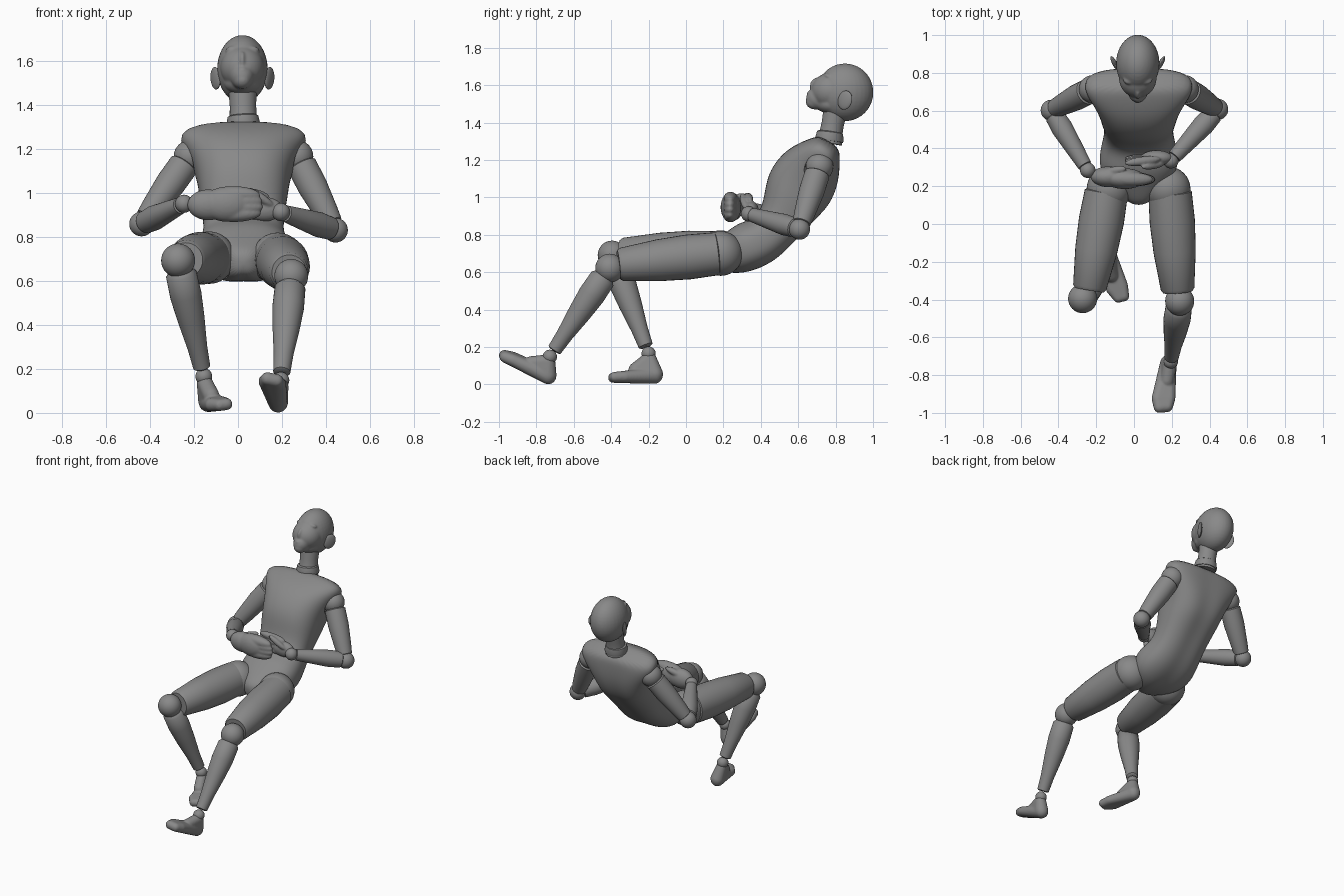
import bpy, bmesh, math
from mathutils import Vector, Matrix

if "Cube" in bpy.data.objects:
    bpy.data.objects.remove(bpy.data.objects["Cube"])

grey = bpy.data.materials.new("neutral_grey")
grey.use_nodes = True
tone = (0.25, 0.25, 0.25, 1)
grey.diffuse_color = tone
grey.node_tree.nodes["Principled BSDF"].inputs["Base Color"].default_value = tone
MID = 0.025  # body centre line


def finish(name, bm, angle=40):
    bmesh.ops.recalc_face_normals(bm, faces=bm.faces)
    me = bpy.data.meshes.new(name)
    bm.to_mesh(me)
    bm.free()
    ob = bpy.data.objects.new(name, me)
    bpy.context.collection.objects.link(ob)
    me.materials.append(grey)
    shade(me, angle)
    return ob


def shade(me, angle):
    me.shade_smooth()
    me.set_sharp_from_angle(angle=math.radians(angle))


def bake(ob, angle=40):
    """Turn the modifier result into the object's own mesh."""
    bpy.context.view_layer.update()
    me = bpy.data.meshes.new_from_object(ob.evaluated_get(bpy.context.evaluated_depsgraph_get()))
    ob.modifiers.clear()
    ob.data = me
    shade(me, angle)


def blob(bm, c, r, turn=None):
    r = (r, r, r) if isinstance(r, (int, float)) else r
    m = Matrix.Translation(c) @ (turn or Matrix()) @ Matrix.Diagonal((*r, 1))
    bmesh.ops.create_uvsphere(bm, u_segments=32, v_segments=20, radius=1, matrix=m)


def finger(bm, a, b, r):
    a, b = Vector(a), Vector(b)
    turn = (b - a).to_track_quat('Z', 'Y').to_matrix().to_4x4()
    blob(bm, (a + b) / 2, (r, r, (b - a).length / 2), turn)


def ball(name, c, r):
    bm = bmesh.new()
    blob(bm, c, r)
    return finish(name, bm)


def blend(name, bm, voxel=0.006, rounds=4):
    """Fuse overlapping volumes into one soft skin."""
    ob = finish(name, bm)
    mod = ob.modifiers.new("fuse", 'REMESH')
    mod.mode = 'VOXEL'
    mod.voxel_size = voxel
    mod = ob.modifiers.new("soften", 'SMOOTH')
    mod.iterations = rounds
    bake(ob, 70)


def skin(bm, rings):
    rows = [[bm.verts.new(p) for p in ring] for ring in rings]
    n = len(rows[0])
    for a, b in zip(rows, rows[1:]):
        for i in range(n):
            bm.faces.new((a[i], a[(i + 1) % n], b[(i + 1) % n], b[i]))
    bm.faces.new(rows[0])
    bm.faces.new(rows[-1])


def limb(name, a, b, profile):
    """Turned segment from a to b; profile holds (fraction, radius)."""
    a, b = Vector(a), Vector(b)
    q = (b - a).to_track_quat('Z', 'Y')
    bm = bmesh.new()
    skin(bm, [[a.lerp(b, t) + q @ Vector((r * math.cos(k * math.tau / 32), r * math.sin(k * math.tau / 32), 0))
               for k in range(32)] for t, r in profile])
    finish(name, bm)


def foot(name, *groups):
    """Each group of spheres is wrapped in a hull; the hulls are fused."""
    bm = bmesh.new()
    for spheres in groups:
        src = bmesh.new()
        for c, r in spheres:
            blob(src, c, r)
        points = [bm.verts.new(v.co) for v in src.verts]
        src.free()
        hull = bmesh.ops.convex_hull(bm, input=points)
        inner = [g for g in hull["geom_interior"] if isinstance(g, bmesh.types.BMVert)]
        bmesh.ops.delete(bm, geom=inner, context='VERTS')
    blend(name, bm, 0.006, 6)


# Torso: rounded sections (y, z, half width, half depth) along the bent spine
spine = [(.77, 1.30, .18, .06), (.745, 1.26, .315, .1), (.685, 1.175, .25, .167),
         (.625, 1.075, .213, .19), (.582, .998, .203, .176), (.535, .91, .188, .14),
         (.48, .83, .18, .125), (.415, .77, .197, .13), (.33, .735, .215, .138),
         (.25, .70, .185, .12), (.16, .685, .1, .085), (.1, .68, .04, .045)]
rings = []
for i, (y, z, w, d) in enumerate(spine):
    p, q = spine[max(i - 1, 0)], spine[min(i + 1, len(spine) - 1)]
    run = Vector((0, q[0] - p[0], q[1] - p[1])).normalized()
    back = run.cross(Vector((-1, 0, 0)))
    ring = []
    for k in range(28):
        c, s = math.cos(k * math.tau / 28), math.sin(k * math.tau / 28)
        groove = 1 - .07 * math.exp(-(c / .2) ** 2) if s > 0 else 1
        x = math.copysign(abs(c) ** 0.8, c) * w
        ring.append(Vector((MID + x, y, z)) + back * math.copysign(abs(s) ** 0.8, s) * d * groove)
    rings.append(ring)
bm = bmesh.new()
skin(bm, rings)
torso = finish("torso", bm)
torso.modifiers.new("round", 'SUBSURF').levels = 2
cutters = []
for s in (-1, 1):
    cutters.append(ball("shoulder_cutter", (MID + s * .28, .7, 1.135), .085))
    cutters.append(ball("hip_cutter", (MID + s * .17, .175, .695), .125))
for cut in cutters:
    cut.hide_render = True
    mod = torso.modifiers.new("socket", 'BOOLEAN')
    mod.object = cut
    mod.solver = 'EXACT'
bake(torso, 35)
for cut in cutters:
    bpy.data.objects.remove(cut)

# Neck and collar
limb("neck", (.02, .805, 1.50), (MID, .765, 1.29), [(0, .066), (.5, .06), (.8, .062), (1, .07)])
limb("collar", (.022, .771, 1.352), (MID, .765, 1.30), [(0, .062), (.1, .07), (.8, .077), (1, .075)])

# Head, tipped back
HX = .02
bm = bmesh.new()
tip = Matrix.Rotation(math.radians(-30), 4, 'X')
blob(bm, (HX, .85, 1.562), (.115, .152, .154))
blob(bm, (HX, .775, 1.567), (.1, .107, .1))
blob(bm, (HX, .78, 1.5), (.084, .085, .055))
blob(bm, (HX, .715, 1.53), (.056, .073, .062))
blob(bm, (HX, .69, 1.512), (.042, .05, .042))
blob(bm, (HX, .674, 1.556), (.026, .028, .018))
blob(bm, (HX, .692, 1.605), (.014, .028, .04), tip)
for s in (-1, 1):
    blob(bm, (HX + s * .042, .762, 1.646), (.036, .026, .018), tip)
blend("head", bm, 0.006, 8)
for s, side in ((1, "left"), (-1, "right")):
    bm = bmesh.new()
    turn = Matrix.Rotation(s * math.radians(-28), 4, 'Z') @ Matrix.Rotation(math.radians(-20), 4, 'X')
    blob(bm, (HX + s * .122, .85, 1.52), (.013, .042, .052), turn)
    finish(side + "_ear", bm)

# Arms: shoulder, elbow and wrist joints with turned segments between
arms = {"left": ((.268, .714, 1.165), (.443, .607, .83), (.195, .335, .912)),
        "right": ((-.218, .714, 1.165), (-.438, .602, .858), (-.245, .285, .95))}
for side, (sh, el, wr) in arms.items():
    ball(side + "_shoulder", sh, .074)
    ball(side + "_elbow", el, .056)
    ball(side + "_wrist", wr, .041)
    limb(side + "_upper_arm", sh, el, [(.1, .05), (.13, .068), (.4, .068), (.75, .056), (.9, .049), (.91, .04)])
    limb(side + "_forearm", el, wr, [(.08, .042), (.1, .052), (.3, .057), (.6, .048), (.92, .038), (.93, .025)])

# Folded hands
bm = bmesh.new()
blob(bm, (-.135, .25, .945), (.095, .055, .07))
blob(bm, (-.05, .24, .948), (.11, .055, .08))
for k in range(4):
    finger(bm, (-.13, .24, .902 + k * .031), (.118 - abs(k - 1.3) * .01, .235, .908 + k * .027), .038)
finger(bm, (-.17, .27, .97), (-.04, .295, 1.015), .022)
blend("right_hand", bm, 0.006, 6)
bm = bmesh.new()
blob(bm, (.12, .35, .925), (.085, .04, .055))
for k in range(4):
    finger(bm, (.14, .345, .895 + k * .03), (-.05, .345 - k * .008, .91 + k * .034), .024)
finger(bm, (.16, .32, .94), (.04, .3, 1.02), .02)
blend("left_hand", bm)

# Legs: hip, knee and ankle joints, thighs and shins
legs = {"left": ((.18, .185, .70), (.19, .175, .70), (.232, -.36, .64), (.242, -.408, .622), (.195, -.728, .148)),
        "right": ((-.132, .185, .705), (-.145, .175, .705), (-.237, -.35, .695), (-.272, -.395, .692), (-.155, -.2, .165))}
for side, (hip, top, end, knee, ankle) in legs.items():
    ball(side + "_hip", hip, .119)
    ball(side + "_knee", knee, .077)
    ball(side + "_ankle", ankle, .038)
    limb(side + "_thigh", top, end, [(0, .1), (.02, .115), (.3, .12), (.6, .112), (.97, .089), (1, .078)])
    limb(side + "_shin", knee, ankle, [(.09, .055), (.12, .07), (.3, .072), (.5, .062), (.75, .045), (.92, .039), (.93, .03)])

# Feet: a sole wedge and an ankle mass each
foot("left_foot",
     [((.182, -.737, .045), .044), ((.125, -.925, .143), .032), ((.187, -.925, .13), .032),
      ((.134, -.97, .155), .03), ((.176, -.966, .146), .03)],
     [((.183, -.737, .05), .045), ((.193, -.735, .125), .036), ((.175, -.83, .115), .036)])
foot("right_foot",
     [((-.135, -.168, .048), .044), ((-.118, -.345, .037), .03), ((-.062, -.325, .042), .03),
      ((-.084, -.39, .036), .027), ((-.052, -.382, .04), .027)],
     [((-.135, -.168, .055), .046), ((-.152, -.195, .14), .036), ((-.122, -.27, .08), .037)])
